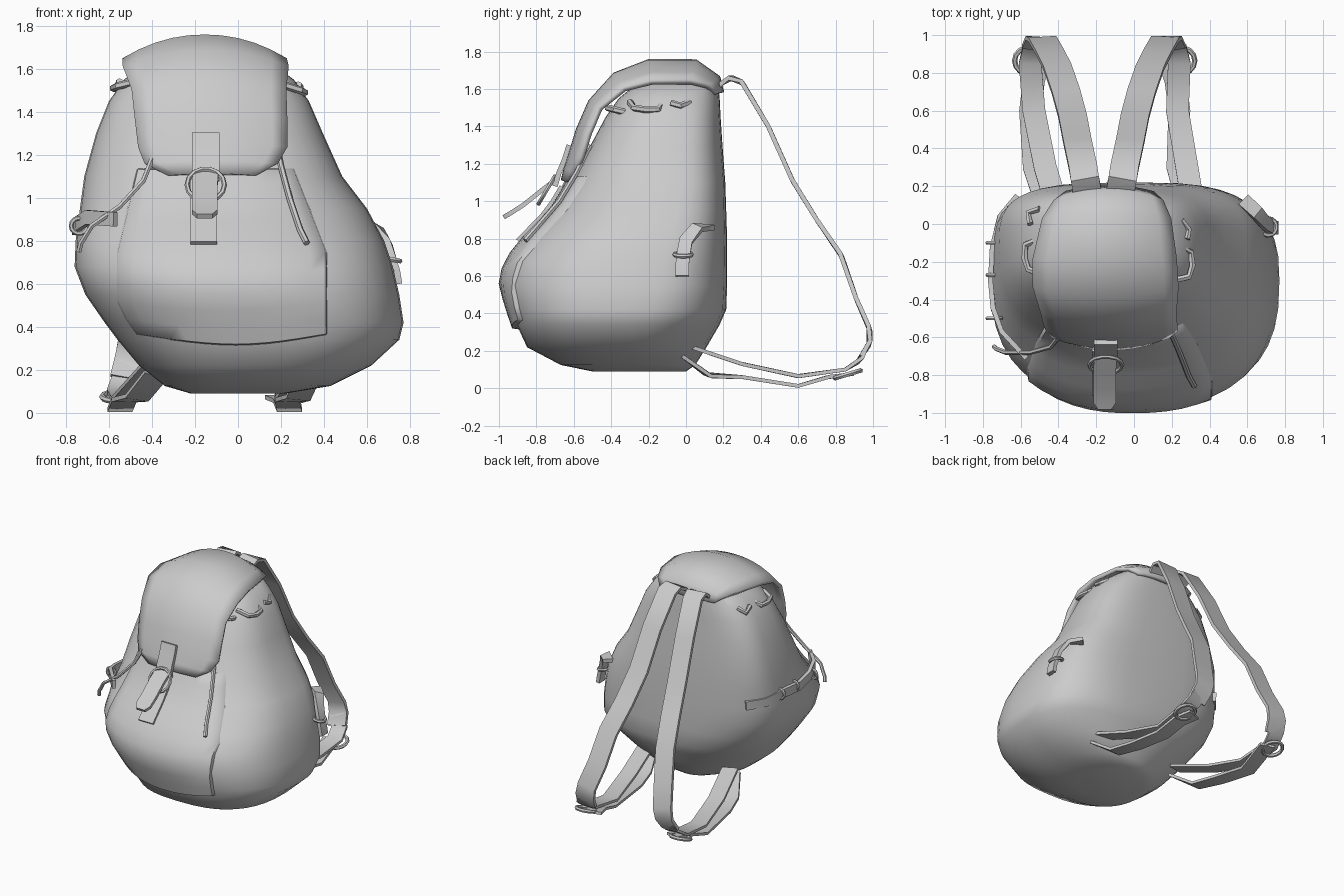
import bpy, bmesh, math
from mathutils import Vector

grey = bpy.data.materials.new("grey canvas")
grey.diffuse_color = (0.6, 0.6, 0.6, 1)


def finish(ob, angle=40):
    ob.data.materials.append(grey)
    bpy.ops.object.select_all(action='DESELECT')
    ob.select_set(True)
    bpy.context.view_layer.objects.active = ob
    bpy.ops.object.shade_smooth_by_angle(angle=math.radians(angle))
    return ob


def loft(name, rings, closed=True, angle=40):
    """Skin a list of point rings; closed rings get end caps."""
    bm = bmesh.new()
    rows = [[bm.verts.new(p) for p in r] for r in rings]
    n = len(rows[0])
    for a, b in zip(rows, rows[1:]):
        for i in range(n if closed else n - 1):
            j = (i + 1) % n
            bm.faces.new((a[i], a[j], b[j], b[i]))
    if closed:
        bm.faces.new(rows[0][::-1])
        bm.faces.new(rows[-1])
    bmesh.ops.recalc_face_normals(bm, faces=bm.faces)
    me = bpy.data.meshes.new(name)
    bm.to_mesh(me)
    bm.free()
    ob = bpy.data.objects.new(name, me)
    bpy.context.collection.objects.link(ob)
    return finish(ob, angle)


def sweep(name, pts, half_w, half_t, sides=4, axis=(1, 0, 0), tip=1.0):
    """Flat ribbon (4 sides) or round cord along a path; axis = width direction."""
    pts = [Vector(p) for p in pts]
    rings = []
    for i, p in enumerate(pts):
        t = (pts[min(i + 1, len(pts) - 1)] - pts[max(i - 1, 0)]).normalized()
        w = Vector(axis)
        w = (w - t * w.dot(t)).normalized()
        d = t.cross(w)
        if sides == 4:
            prof = [(1, 1), (-1, 1), (-1, -1), (1, -1)]
        else:
            prof = [(math.cos(2 * math.pi * k / sides), math.sin(2 * math.pi * k / sides))
                    for k in range(sides)]
        hw = half_w * (tip if i == len(pts) - 1 else 1)
        rings.append([p + w * (u * hw) + d * (v * half_t) for u, v in prof])
    return loft(name, rings)


def ring(name, loc, normal, radius, tube=0.014):
    q = Vector(normal).to_track_quat('Z', 'Y')
    bpy.ops.mesh.primitive_torus_add(location=loc, rotation=q.to_euler(), major_segments=14,
                                     minor_segments=6, major_radius=radius, minor_radius=tube)
    ob = bpy.context.object
    ob.name = name
    return finish(ob)


# Body sections: z, left x, right x, front y, widest y, back y, back squareness
SEC = [(0.09, -0.22, 0.22, -0.5, -0.28, 0.0, 2), (0.125, -0.34, 0.43, -0.67, -0.3, 0.05, 2),
       (0.22, -0.46, 0.62, -0.85, -0.3, 0.11, 2.1), (0.34, -0.56, 0.75, -0.905, -0.3, 0.18, 2.4),
       (0.42, -0.62, 0.77, -0.93, -0.3, 0.215, 2.7), (0.55, -0.71, 0.75, -0.97, -0.29, 0.22, 3),
       (0.68, -0.76, 0.72, -0.945, -0.27, 0.22, 3.2), (0.80, -0.755, 0.68, -0.85, -0.23, 0.22, 3.3),
       (0.95, -0.735, 0.6, -0.70, -0.17, 0.215, 3.3), (1.10, -0.715, 0.485, -0.61, -0.12, 0.21, 3.3),
       (1.30, -0.66, 0.395, -0.51, -0.11, 0.195, 3.3), (1.45, -0.60, 0.33, -0.43, -0.1, 0.185, 3.2),
       (1.55, -0.53, 0.26, -0.36, -0.1, 0.18, 3), (1.64, -0.42, 0.14, -0.25, -0.06, 0.17, 3)]
NF = 2.6  # squareness of the front half


def section(z):
    for a, b in zip(SEC, SEC[1:]):
        if z <= b[0]:
            f = (z - a[0]) / (b[0] - a[0])
            return [p + (q - p) * f for p, q in zip(a, b)]
    return SEC[-1]


def front_y(x, z):
    _, xl, xr, yf, ym, _, _ = section(z)
    u = min(abs(x - (xl + xr) / 2) / ((xr - xl) / 2), 1)
    return ym + (yf - ym) * (1 - u ** NF) ** (1 / NF)


def power(v, n):
    return math.copysign(abs(v) ** (2 / n), v)


# Main sack
rings = []
for z, xl, xr, yf, ym, yb, nb in SEC:
    r = []
    for k in range(40):
        c, s = math.cos(2 * math.pi * k / 40), math.sin(2 * math.pi * k / 40)
        n, reach = (nb, yb - ym) if s > 0 else (NF, ym - yf)
        r.append(((xl + xr) / 2 + (xr - xl) / 2 * power(c, n), ym + reach * power(s, n), z))
    rings.append(r)
loft("main_sack", rings, angle=50)

# Front pocket panel standing just proud of the sack, narrowing upwards
COLS = [0, 0.012] + [k / 12 for k in range(1, 12)] + [0.988, 1]
rows = []
for i in [0, 0.12] + list(range(1, 10)) + [9.9, 10]:
    row = []
    for f in COLS:
        z = 0.36 + i * 0.078 - 0.05 * math.sin(math.pi * f) * (1 - i / 10)
        xl = max(-0.57, section(z)[1] + 0.1) + max(0, z - 0.75) * 0.25
        xr = 0.42 - max(0, z - 0.75) * 0.4
        x = xl + (xr - xl) * f
        edge = f in (0, 1) or i in (0, 10)
        row.append((x, front_y(x, z) + (0.03 if edge else -0.022 - 0.012 * math.sin(math.pi * f)), z))
    rows.append(row)
loft("front_pocket", rows, closed=False, angle=50)

# Lid flap: centre y, centre z, left x, right x, drop of the side edges
LID = [(0.19, 1.58, -0.36, 0.10, .03), (0.17, 1.66, -0.42, 0.15, .07),
       (0.05, 1.745, -0.48, 0.19, .11), (-0.2, 1.745, -0.53, 0.22, .11),
       (-0.38, 1.675, -0.53, 0.23, .09), (-0.51, 1.53, -0.49, .22, .06),
       (-0.575, 1.38, -0.475, .225, .06), (-0.615, 1.25, -0.46, .225, .06),
       (-0.64, 1.17, -0.43, .18, .05), (-0.655, 1.11, -0.32, .08, .03)]
rows = []
for i, (y, z, xl, xr, drop) in enumerate(LID):
    a, b = LID[max(i - 1, 0)], LID[min(i + 1, len(LID) - 1)]
    ty, tz = Vector((b[0] - a[0], b[1] - a[1])).normalized()
    row = []
    for k in range(11):
        s = k / 5 - 1
        d = drop * abs(s) ** 2.1
        row.append(((xl + xr) / 2 + (xr - xl) / 2 * s, y - tz * d, z + ty * d))
    rows.append(row)
lid = loft("lid_flap", rows, closed=False, angle=50)
mod = lid.modifiers.new("thickness", 'SOLIDIFY')
mod.thickness = 0.03
mod.offset = 0

# Lid closure: upper strap, ring, hanging tongue, lower strap
sweep("lid_strap", [(-0.15, -0.625, 1.3), (-0.15, -0.65, 1.22), (-0.15, -0.68, 1.15),
                    (-0.15, -0.70, 1.08)], 0.063, 0.014)
ring("closure_ring", (-0.15, -0.745, 1.06), (0, -0.85, 0.5), 0.087, 0.012)
sweep("strap_tongue", [(-0.15, -0.69, 1.12), (-0.155, -0.77, 1.06), (-0.155, -0.87, 0.98),
                       (-0.155, -0.94, 0.935), (-0.155, -0.975, 0.915)], 0.06, 0.012, tip=0.6)
sweep("lower_strap", [(-0.16, front_y(-0.16, z) - 0.045, z) for z in (1.08, 1.0, 0.92, 0.85, 0.79)],
      0.062, 0.01)

# Drawcords hanging from under the lid
sweep("left_cord", [(-0.40, -0.6, 1.18), (-0.44, -0.65, 1.08), (-0.55, -0.68, 0.96),
                    (-0.68, -0.68, 0.87), (-0.73, -0.66, 0.79), (-0.74, -0.65, 0.75)],
      0.013, 0.013, 6, (0, 1, 0))
sweep("right_cord", [(x, front_y(x, z) - 0.042, z) for x, z in
                     ((0.17, 1.3), (0.2, 1.15), (0.24, 1.0), (0.29, 0.85), (0.32, 0.79))],
      0.015, 0.015, 6)

# Drawcord loops around the mouth of the sack
for side, pts in (("right", ((0.25, 0.02, 1.53), (0.29, -0.03, 1.51), (0.28, -0.08, 1.525))),
                  ("right_middle", ((0.24, -0.12, 1.53), (0.3, -0.15, 1.49), (0.31, -0.22, 1.49),
                                    (0.29, -0.28, 1.5), (0.2, -0.3, 1.53))),
                  ("right_front", ((0.2, -0.3, 1.47), (0.2, -0.38, 1.49), (0.12, -0.42, 1.5))),
                  ("left", ((-0.5, 0.08, 1.54), (-0.56, 0.06, 1.51), (-0.55, 0.0, 1.54))),
                  ("left_middle", ((-0.5, -0.08, 1.54), (-0.575, -0.11, 1.51), (-0.58, -0.18, 1.51),
                                   (-0.56, -0.24, 1.52), (-0.48, -0.27, 1.54)))):
    sweep(side + "_cord_loop", pts, 0.018, 0.018, 6, (0, 0, 1))

# Compression straps on the sides
sweep("left_side_strap", [(-0.62, 0.15, 0.84), (-0.71, 0.04, 0.85), (-0.75, -0.12, 0.87),
                          (-0.76, -0.3, 0.86), (-0.745, -0.45, 0.88), (-0.70, -0.57, 0.91),
                          (-0.57, -0.71, 0.90)], 0.033, 0.013, 4, (0, 0, 1))
for i, y in enumerate((-0.1, -0.27, -0.5)):
    ring("left_side_buckle_%d" % i, (-0.74, y, 0.87), (0, 1, 0), 0.036, 0.011)
sweep("right_side_strap", [(0.58, 0.13, 0.86), (0.65, 0.06, 0.86), (0.70, 0.0, 0.79),
                           (0.725, -0.015, 0.71), (0.74, -0.02, 0.66), (0.75, -0.02, 0.6)],
      0.036, 0.014, 4, (0, 1, 0))
ring("right_side_buckle", (0.71, -0.015, 0.715), (0.2, 0, 1), 0.045, 0.012)

# Shoulder straps: shared y/z side profile, one x list for each strap
UP = [(0.14, 1.59), (0.19, 1.63), (0.24, 1.66), (0.3, 1.635), (0.44, 1.4), (0.57, 1.11),
      (0.7, 0.9), (0.83, 0.71), (0.91, 0.48), (0.98, 0.32), (0.98, 0.24), (0.93, 0.16)]
UPX = [0.09, 0.09, 0.1, 0.11, 0.14, 0.165, 0.2, 0.245, 0.285, 0.325, 0.34, 0.36]
LOW = [(0.97, 0.23), (0.93, 0.15), (0.85, 0.1), (0.6, 0.065), (0.3, 0.13), (0.0, 0.23)]
TAIL = [(0.88, 0.075), (0.76, 0.06), (0.6, 0.013), (0.3, 0.06), (0.12, 0.07), (-0.03, 0.18)]
for side, sg, lowx in (("left", -1, (-0.5, -0.53, -0.55, -0.53, -0.47, -0.38)),
                       ("right", 1, (0.18, 0.22, 0.24, 0.23, 0.28, 0.33))):
    sweep(side + "_shoulder_strap", [(-0.16 + sg * x, y, z) for x, (y, z) in zip(UPX, UP)],
          0.075, 0.012)
    sweep(side + "_lower_strap", [(x, y, z) for x, (y, z) in zip(lowx, LOW)], 0.06, 0.01)
    sweep(side + "_strap_tail", [(x, y, z) for x, (y, z) in zip(lowx, TAIL)], 0.058, 0.01)
    ring(side + "_strap_ring", (lowx[2] + 0.01 * sg, 0.865, 0.075), (0, -0.3, 1), 0.072, 0.014)
